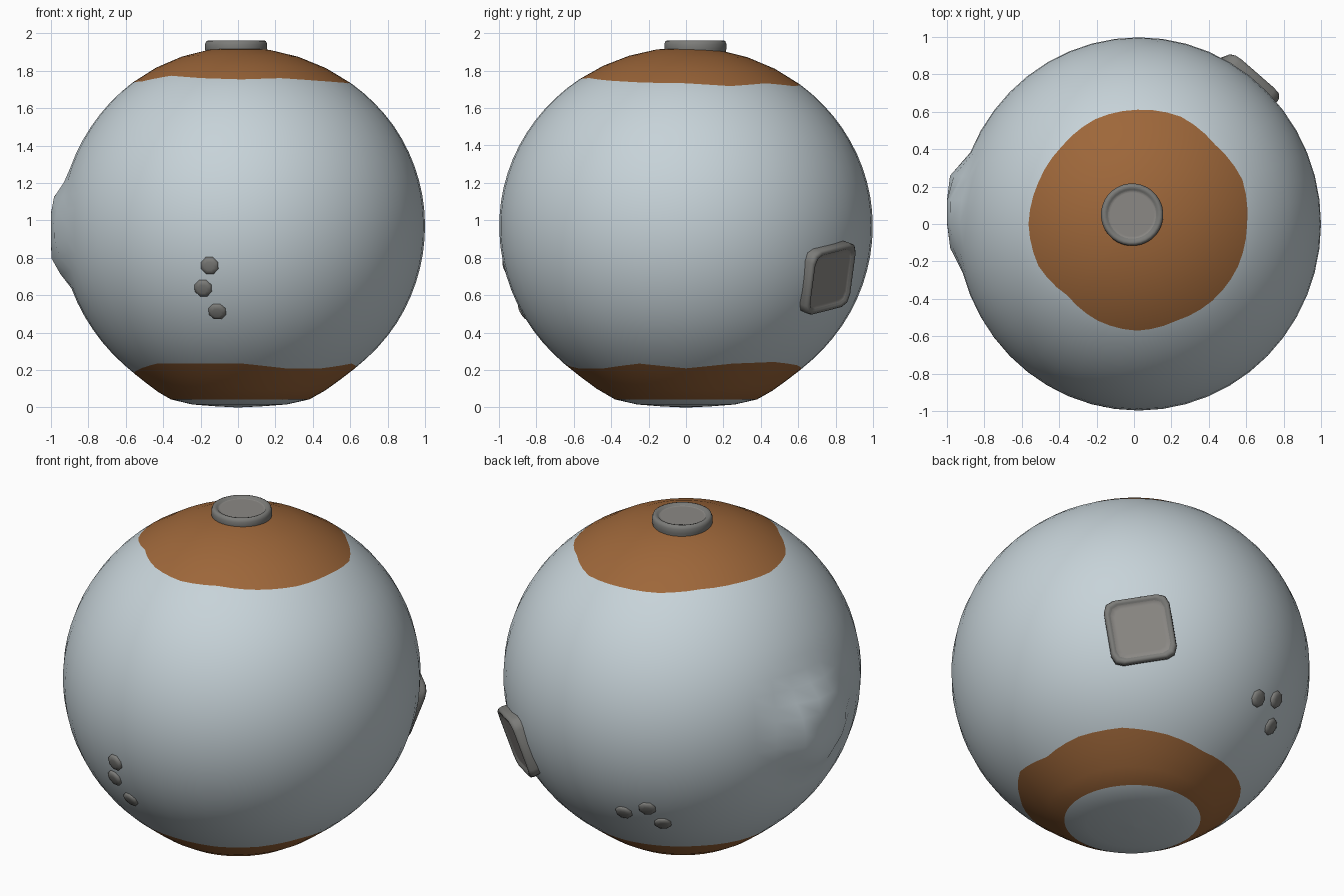
import bpy, bmesh, math
from mathutils import Vector, Matrix

if "Cube" in bpy.data.objects:
    bpy.data.objects.remove(bpy.data.objects["Cube"])

CENTRE = Vector((0.025, 0, 0.97))
RAD = Vector((0.975, 0.998, 0.955))


def material(name, rgb):
    m = bpy.data.materials.new(name)
    m.diffuse_color = (*rgb, 1)
    m.use_nodes = True
    m.node_tree.nodes["Principled BSDF"].inputs["Base Color"].default_value = m.diffuse_color
    return m


PALE = material("pale_blue_grey", (0.57, 0.65, 0.69))
RUST = material("rust_brown", (0.34, 0.135, 0.042))
STEEL = material("mid_grey", (0.20, 0.20, 0.19))
PANEL = material("warm_grey", (0.26, 0.25, 0.235))


def finish(name, bm, mats, angle):
    bmesh.ops.recalc_face_normals(bm, faces=bm.faces)
    me = bpy.data.meshes.new(name)
    bm.to_mesh(me)
    bm.free()
    for m in mats:
        me.materials.append(m)
    ob = bpy.data.objects.new(name, me)
    bpy.context.collection.objects.link(ob)
    bpy.ops.object.select_all(action='DESELECT')
    ob.select_set(True)
    bpy.context.view_layer.objects.active = ob
    bpy.ops.object.shade_smooth_by_angle(angle=math.radians(angle))
    return ob


def loft(bm, rings, mat_of):
    """Join closed rings of points; mat_of(band) gives the material; ends are fanned."""
    vs = [[bm.verts.new(p) for p in r] for r in rings]
    n = len(vs[0])
    for b in range(len(vs) - 1):
        for i in range(n):
            j = (i + 1) % n
            bm.faces.new((vs[b][i], vs[b][j], vs[b + 1][j], vs[b + 1][i])).material_index = mat_of(b)
    bm.faces.new(vs[0]).material_index = mat_of(0)
    bm.faces.new(vs[-1]).material_index = mat_of(len(vs) - 2)


# Body: a slightly uneven globe whose rings follow the wavy colour borders
TOP = [.59, .61, .59, .61, .60, .595, .575, .575, .585, .575, .53, .55, .56, .55, .57, .585]
LOW = [.61, .64, .65, .63, .60, .60, .60, .58, .57, .60, .64, .64, .64, .61, .61, .64]
SEG = 48


def border(table, a):
    f = a / (2 * math.pi) * len(table)
    i = int(f) % len(table)
    return table[i] + (table[(i + 1) % len(table)] - table[i]) * (f - int(f))


def surface(t, a):
    r = math.sin(t)
    x = CENTRE.x * min(1, r * 1.2) + RAD.x * r * math.cos(a)
    y = RAD.y * r * math.sin(a)
    z = CENTRE.z + (RAD.z if t < math.pi / 2 else 0.97) * math.cos(t)
    if t > math.pi / 2:      # flattened underside
        z = max(0, z - 0.03 * math.exp(-((r - 0.37) / 0.15) ** 2))
    if x < 0:                # round swelling on the left
        d = math.hypot(y - 0.07, z - 0.94)
        w = max(0, min(1, (0.31 - d) / 0.16))
        w = w * w * (3 - 2 * w)
        x += (-1.0 + 0.1 * d * d - x) * w
    return Vector((x, y, z))


MID = 22
bands = []


def body_ring(k, part):
    ring = []
    for i in range(SEG):
        a = 2 * math.pi * i / SEG
        t1 = math.asin(border(TOP, a) / 0.98)
        t2 = math.pi - math.asin(border(LOW, a) / 0.98)
        t3 = math.pi - 0.39
        lo, hi = [(0.01, t1), (t1, t2), (t2, t3), (t3, math.pi - 0.01)][part]
        ring.append(surface(lo + (hi - lo) * k, a))
    return ring


rings = [body_ring(0, 0)]
for part, count, mat in ((0, 4, 1), (1, MID, 0), (2, 3, 1), (3, 3, 0)):
    for k in range(1, count + 1):
        rings.append(body_ring(k / count, part))
        bands.append(mat)
bm = bmesh.new()
loft(bm, rings, lambda b: bands[b])
finish("globe_body", bm, [PALE, RUST], 60)


# Fittings: an outline stacked at several scales and heights, set on the surface
def circle(n, r):
    return [(r * math.cos(2 * math.pi * (i + .5) / n), r * math.sin(2 * math.pi * (i + .5) / n)) for i in range(n)]


def rounded_square(h, c):
    pts = []
    for q in range(4):
        for s in (0, 45, 90):
            a = math.radians(s)
            x, y = h - c + c * math.cos(a), h - c + c * math.sin(a)
            for _ in range(q):
                x, y = -y, x
            pts.append((x, y))
    return pts


def fitting(name, outline, steps, frame, panel_from=99):
    bm = bmesh.new()
    loft(bm, [[frame @ Vector((x * s, y * s, h)) for x, y in outline] for s, h in steps],
         lambda b: 1 if b >= panel_from else 0)
    finish(name, bm, [STEEL, PANEL], 50)


def frame_at(p, turn=0.0):
    d = Vector(p) - CENTRE
    e = Vector(d[i] / RAD[i] for i in range(3))
    pos = CENTRE + d / e.length
    n = Vector(d[i] / RAD[i] ** 2 for i in range(3)).normalized()
    u = Vector((0, 0, 1)).cross(n).normalized()
    rot = Matrix((u, n.cross(u), n)).transposed().to_4x4()
    return Matrix.Translation(pos) @ rot @ Matrix.Rotation(turn, 4, 'Z')


# Round cap on top with a sunken lid
fitting("top_cap", circle(32, 0.167),
        [(0.97, -0.03), (0.98, 0), (1, 0.015), (1, 0.04), (0.96, 0.056), (0.90, 0.06),
         (0.82, 0.056), (0.77, 0.048), (0.7, 0.048)],
        Matrix.Translation((-0.01, 0.05, 1.902)), 7)

# Rounded hatch at the back right
fitting("side_hatch", rounded_square(0.183, 0.06),
        [(0.98, -0.05), (1, 0.005), (0.98, 0.022), (0.93, 0.03), (0.86, 0.028), (0.82, 0.02), (0.7, 0.02)],
        frame_at((0.585, 0.75, 0.695), math.radians(10)), 5)

# Two groups of three small studs
STUDS = [(-.15, -.95, .76), (-.185, -.905, .64), (-.11, -.863, .515),
         (-.173, .828, .515), (-.315, .815, .565), (-.355, .726, .45)]
for i, p in enumerate(STUDS):
    fitting(f"stud_{i + 1}", circle(8, 0.05),
            [(0.95, -0.02), (1, 0.004), (0.88, 0.013), (0.5, 0.018)], frame_at(p))
